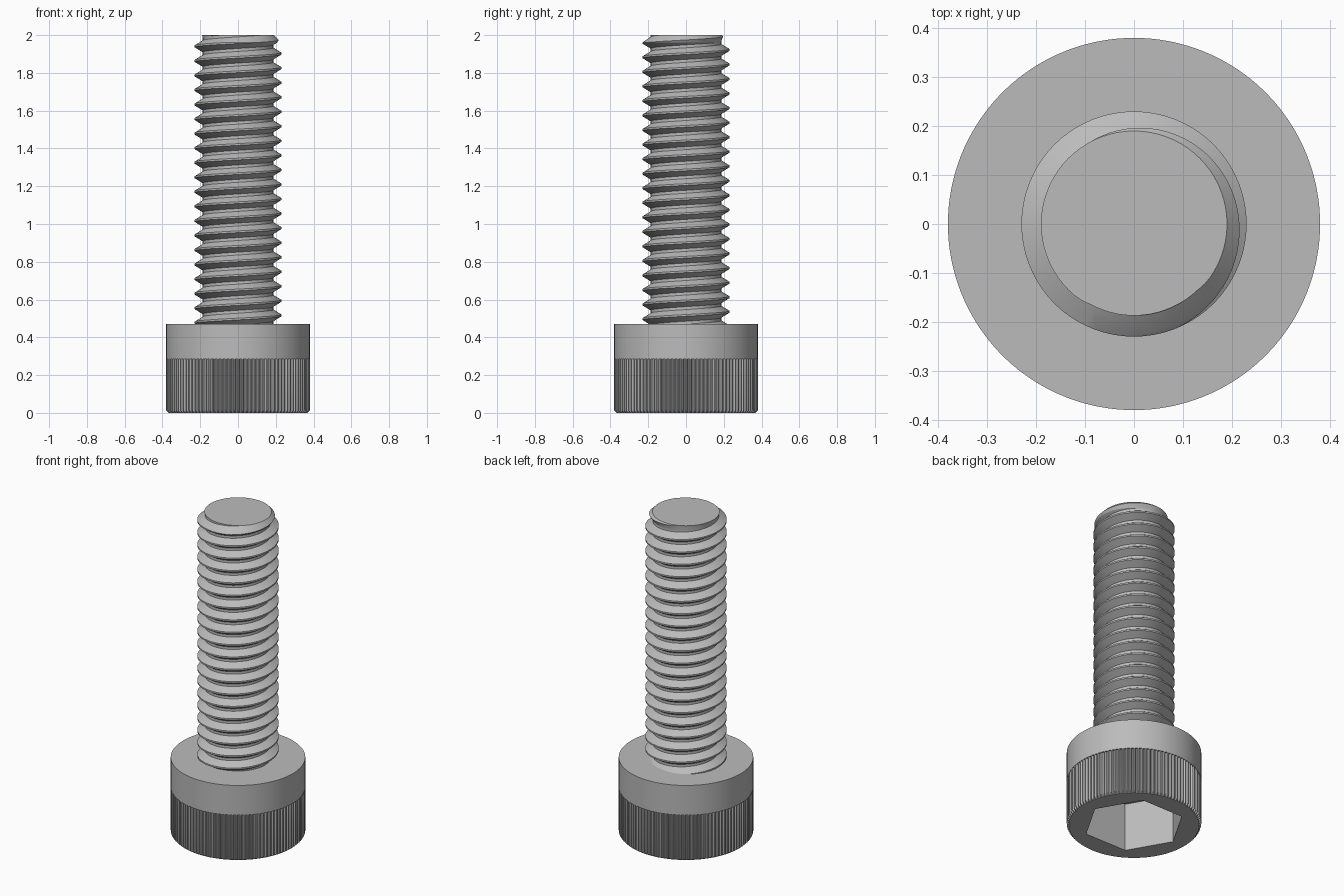
import bpy, bmesh, math
from math import cos, sin, pi, tau

if "Cube" in bpy.data.objects:
    bpy.data.objects.remove(bpy.data.objects["Cube"])

steel = bpy.data.materials.new("grey steel")
steel.use_nodes = True
colour = (0.5, 0.5, 0.5, 1)
steel.diffuse_color = colour
steel.node_tree.nodes["Principled BSDF"].inputs["Base Color"].default_value = colour

HEAD_R, HEAD_TOP, KNURL_TOP = 0.38, 0.47, 0.285
CREST, ROOT, PITCH, TOP = 0.23, 0.187, 0.077, 2.0
HEX_R, HEX_DEPTH, HEX_TURN = 0.287, 0.3, 0


def finish(bm, name, angle):
    bmesh.ops.recalc_face_normals(bm, faces=bm.faces[:])
    mesh = bpy.data.meshes.new(name)
    bm.to_mesh(mesh)
    bm.free()
    mesh.materials.append(steel)
    obj = bpy.data.objects.new(name, mesh)
    bpy.context.collection.objects.link(obj)
    bpy.ops.object.select_all(action="DESELECT")
    obj.select_set(True)
    bpy.context.view_layer.objects.active = obj
    bpy.ops.object.shade_smooth_by_angle(angle=math.radians(angle))
    return obj


def ring(bm, radii, z, turn=0.0):
    n = len(radii)
    return [bm.verts.new((r * cos(tau * i / n + turn), r * sin(tau * i / n + turn), z))
            for i, r in enumerate(radii)]


def bridge(bm, a, b):
    for i in range(len(a)):
        j = (i + 1) % len(a)
        bm.faces.new((a[i], a[j], b[j], b[i]))


def edges_of(bm, loop):
    return [bm.edges.get((v, loop[i - 1])) for i, v in enumerate(loop)]


# Head: knurled lower band, plain upper band, hexagonal socket underneath
bm = bmesh.new()
TEETH = 108
knurl = [HEAD_R, HEAD_R, HEAD_R - 0.011, HEAD_R - 0.011] * TEETH
plain = [HEAD_R] * len(knurl)
rim = ring(bm, [HEAD_R - 0.012] * len(knurl), 0)
low = ring(bm, knurl, 0.012)
high = ring(bm, knurl, KNURL_TOP)
band = ring(bm, plain, KNURL_TOP)
top = ring(bm, plain, HEAD_TOP)
for a, b in ((rim, low), (low, high), (high, band), (band, top)):
    bridge(bm, a, b)
bm.faces.new(top)
mouth = ring(bm, [HEX_R] * 6, 0, HEX_TURN)
floor = ring(bm, [HEX_R] * 6, HEX_DEPTH, HEX_TURN)
bridge(bm, mouth, floor)
bm.faces.new(floor)
bmesh.ops.triangle_fill(bm, edges=edges_of(bm, rim) + edges_of(bm, mouth), use_beauty=True)
bmesh.ops.remove_doubles(bm, verts=bm.verts[:], dist=1e-5)
finish(bm, "socket_head", 30)

# Threaded shank: a helical strip, trimmed flat at both ends
bm = bmesh.new()
STEPS = 72
turns = math.ceil((TOP - HEAD_TOP) / PITCH) + 3
profile = [(0.0, ROOT), (0.2, ROOT), (0.54, CREST), (0.66, CREST), (1.0, ROOT)]
start = HEAD_TOP - 2 * PITCH
rows = []
for i in range(turns * STEPS + 1):
    a = tau * i / STEPS
    rows.append([bm.verts.new((r * cos(a), r * sin(a), start + PITCH * (i / STEPS + t)))
                 for t, r in profile])
for p, q in zip(rows, rows[1:]):
    for k in range(len(profile) - 1):
        bm.faces.new((p[k], q[k], q[k + 1], p[k + 1]))
bmesh.ops.remove_doubles(bm, verts=bm.verts[:], dist=1e-5)
for z, up in ((TOP, 1), (HEAD_TOP - 0.02, -1)):
    geom = bm.verts[:] + bm.edges[:] + bm.faces[:]
    cut = bmesh.ops.bisect_plane(bm, geom=geom, plane_co=(0, 0, z),
                                 plane_no=(0, 0, up), clear_outer=True)
    # Chamfer the tip before capping it
    if up > 0:
        geom = bm.verts[:] + bm.edges[:] + bm.faces[:]
        bmesh.ops.bisect_plane(bm, geom=geom, plane_co=(0, 0, TOP - 0.04), plane_no=(0, 0, 1))
        for v in bm.verts:
            r, limit = v.co.xy.length, 0.19 + TOP - v.co.z
            if r > limit:
                v.co.xy *= limit / r
    bmesh.ops.holes_fill(bm, edges=[e for e in bm.edges if e.is_boundary and
                                    all(abs(v.co.z - z) < 1e-4 for v in e.verts)], sides=0)
finish(bm, "threaded_shank", 25)
